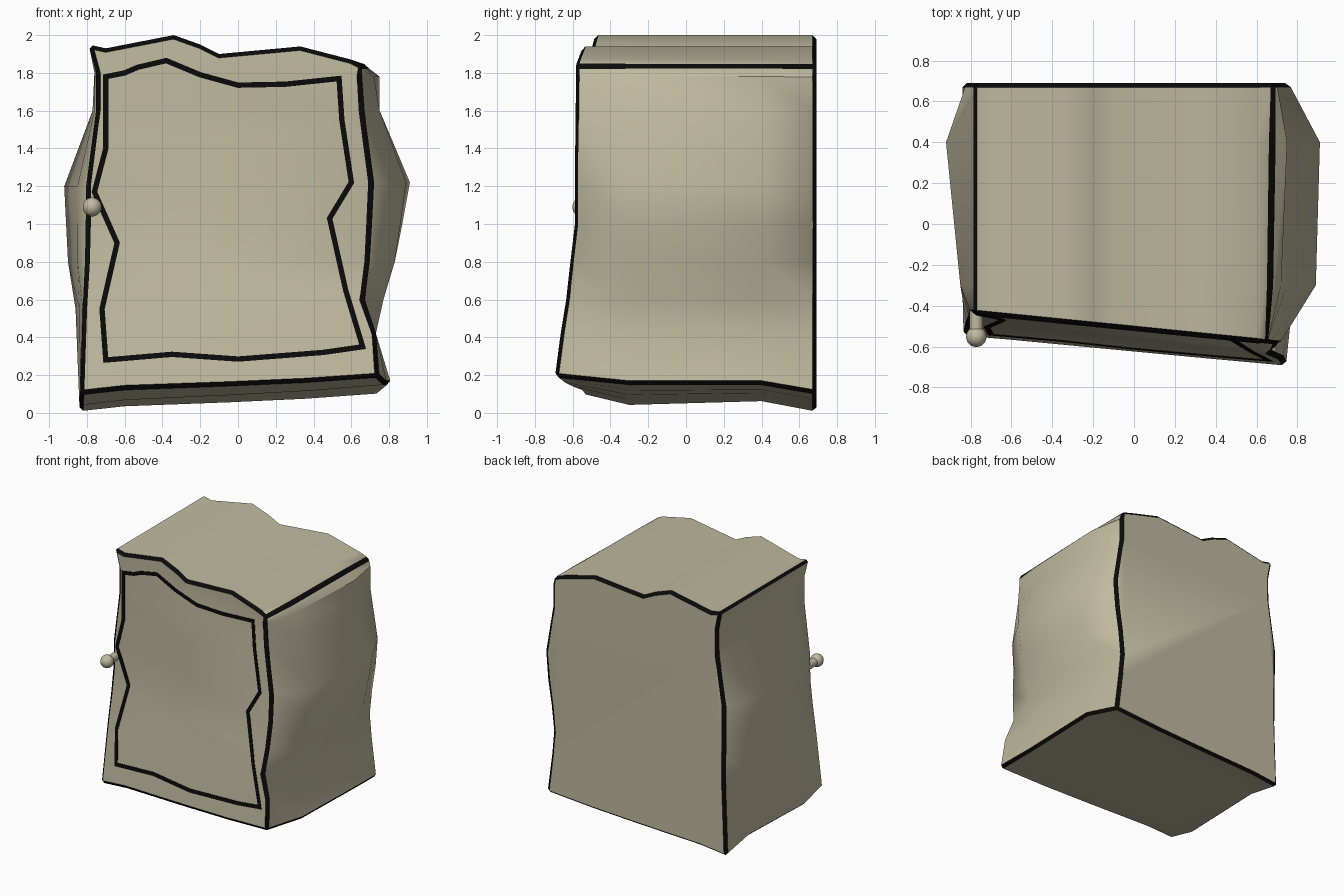
import bpy, bmesh, math
from mathutils import Vector

if "Cube" in bpy.data.objects:
    bpy.data.objects.remove(bpy.data.objects["Cube"])


def material(name, rgb):
    m = bpy.data.materials.new(name)
    m.diffuse_color = (*rgb, 1)
    m.use_nodes = True
    m.node_tree.nodes["Principled BSDF"].inputs["Base Color"].default_value = m.diffuse_color
    return m


beige = material("warm beige", (0.53, 0.49, 0.35))
black = material("outline black", (0.003, 0.003, 0.003))


def front_y(x, z):
    # skewed front that kicks forward below mid height
    return -0.52 - 0.1 * x - 0.1 * max(0, (1 - z) / 0.8)


def finish(name, bm, mats, angle):
    bmesh.ops.recalc_face_normals(bm, faces=bm.faces)
    me = bpy.data.meshes.new(name)
    bm.to_mesh(me)
    bm.free()
    for m in mats:
        me.materials.append(m)
    ob = bpy.data.objects.new(name, me)
    bpy.context.collection.objects.link(ob)
    bpy.ops.object.select_all(action='DESELECT')
    ob.select_set(True)
    bpy.context.view_layer.objects.active = ob
    if angle:
        bpy.ops.object.shade_smooth_by_angle(angle=angle)
    return ob


# Cabinet body: four wobbly outlines lofted from front to back
right_z = [1.84, 1.78, 1.6, 1.22, 1.0, 0.8, 0.6, 0.42]
left_z = [0.55, 0.8, 1.0, 1.2, 1.6, 1.8, 1.95]
top = [(-.70, 1.93), (-.34, 2.0), (-.2, 1.95), (-.1, 1.9), (.33, 1.94), (.6, 1.87)]
right_x = [
    [.66, .65, .66, .71, .70, .69, .665, .73, .745],
    [.67, .72, .75, .89, .86, .83, .77, .73, .79],
    [.68, .75, .75, .91, .87, .83, .77, .73, .81],
    [.69, .70, .70, .76, .74, .71, .69, .71, .75]]
left_x = [
    [-.835, -.82, -.805, -.80, -.80, -.75, -.75, -.79],
    [-.84, -.84, -.85, -.85, -.85, -.76, -.76, -.79],
    [-.84, -.86, -.90, -.91, -.92, -.77, -.76, -.79],
    [-.84, -.82, -.82, -.82, -.82, -.76, -.76, -.79]]
right_foot = [.19, .15, .15, .10]
left_foot = [.10, .04, .06, .005]
depth = [None, -.3, .4, .69]

bm = bmesh.new()
rings = []
for k in range(4):
    rz, lz = right_foot[k], left_foot[k]
    pts = list(zip(right_x[k], right_z + [rz]))
    for t, dz in ((.25, -.005), (.5, 0), (.85, .012)):
        x = right_x[k][-1] * (1 - t) + left_x[k][0] * t
        pts.append((x, rz * (1 - t) + lz * t + dz))
    pts += list(zip(left_x[k], [lz] + left_z)) + top
    rings.append([bm.verts.new((x, front_y(x, z) if k == 0 else depth[k], z))
                  for x, z in pts])
n = len(rings[0])
for a, b in zip(rings, rings[1:]):
    for i in range(n):
        j = (i + 1) % n
        bm.faces.new((a[i], a[j], b[j], b[i]))
f = rings[0]
r_mid, l_mid = 4, 15              # outline points on the front crease
bm.faces.new(f[r_mid:l_mid + 1])
bm.faces.new(f[l_mid:] + f[:r_mid + 1])
bm.faces.new(rings[3])
# black chamfers along all twelve box edges
edges = []
for ring in (rings[0], rings[3]):
    edges += [bm.edges.get((ring[i], ring[(i + 1) % n])) for i in range(n)]
for i in (0, 8, 12, 19):
    edges += [bm.edges.get((a[i], b[i])) for a, b in zip(rings, rings[1:])]
bmesh.ops.recalc_face_normals(bm, faces=bm.faces)
bmesh.ops.bevel(bm, geom=edges, offset=0.021, offset_type='OFFSET', segments=1,
                profile=0.5, affect='EDGES', clamp_overlap=True, material=1)
finish("cabinet_body", bm, [beige, black], math.radians(37))

# Door outline: thin mitred black strip on the front
door = [(-.70, 1.78), (-.6, 1.80), (-.53, 1.83), (-.38, 1.865), (-.2, 1.79), (0, 1.735),
        (.25, 1.74), (.535, 1.77), (.55, 1.55), (.6, 1.22), (.485, 1.03), (.57, .65),
        (.66, .35), (.45, .32), (0, .285), (-.35, .31), (-.70, .28), (-.72, .55),
        (-.64, .9), (-.76, 1.17), (-.70, 1.4)]
bm = bmesh.new()
loops = []
P = [Vector(p) for p in door]
for lift in (0.004, -0.004):
    for side in (-1, 1):
        loop = []
        for i, p in enumerate(P):
            d0 = (p - P[i - 1]).normalized()
            d1 = (P[(i + 1) % len(P)] - p).normalized()
            n0, n1 = Vector((-d0.y, d0.x)), Vector((-d1.y, d1.x))
            m = (n0 + n1).normalized()
            q = p + m * side * 0.014 / m.dot(n0)
            loop.append(bm.verts.new((q.x, front_y(q.x, q.y) - lift, q.y)))
        loops.append(loop)
for a, b in ((0, 1), (1, 3), (3, 2), (2, 0)):
    for i in range(len(P)):
        j = (i + 1) % len(P)
        bm.faces.new((loops[a][i], loops[a][j], loops[b][j], loops[b][i]))
finish("door_outline", bm, [black], None)

# Knob: short stem and ball
bpy.ops.mesh.primitive_cylinder_add(vertices=20, radius=0.032, depth=0.14,
                                    location=(-.772, -.48, 1.09),
                                    rotation=(math.pi / 2, 0, 0))
stem = bpy.context.object
stem.name = "knob_stem"
bpy.ops.object.shade_smooth_by_angle(angle=math.radians(37))
bpy.ops.mesh.primitive_uv_sphere_add(segments=24, ring_count=14, radius=0.05,
                                     location=(-.772, -.552, 1.09))
ball = bpy.context.object
ball.name = "knob_ball"
bpy.ops.object.shade_smooth()
for o in (stem, ball):
    o.data.materials.append(beige)
